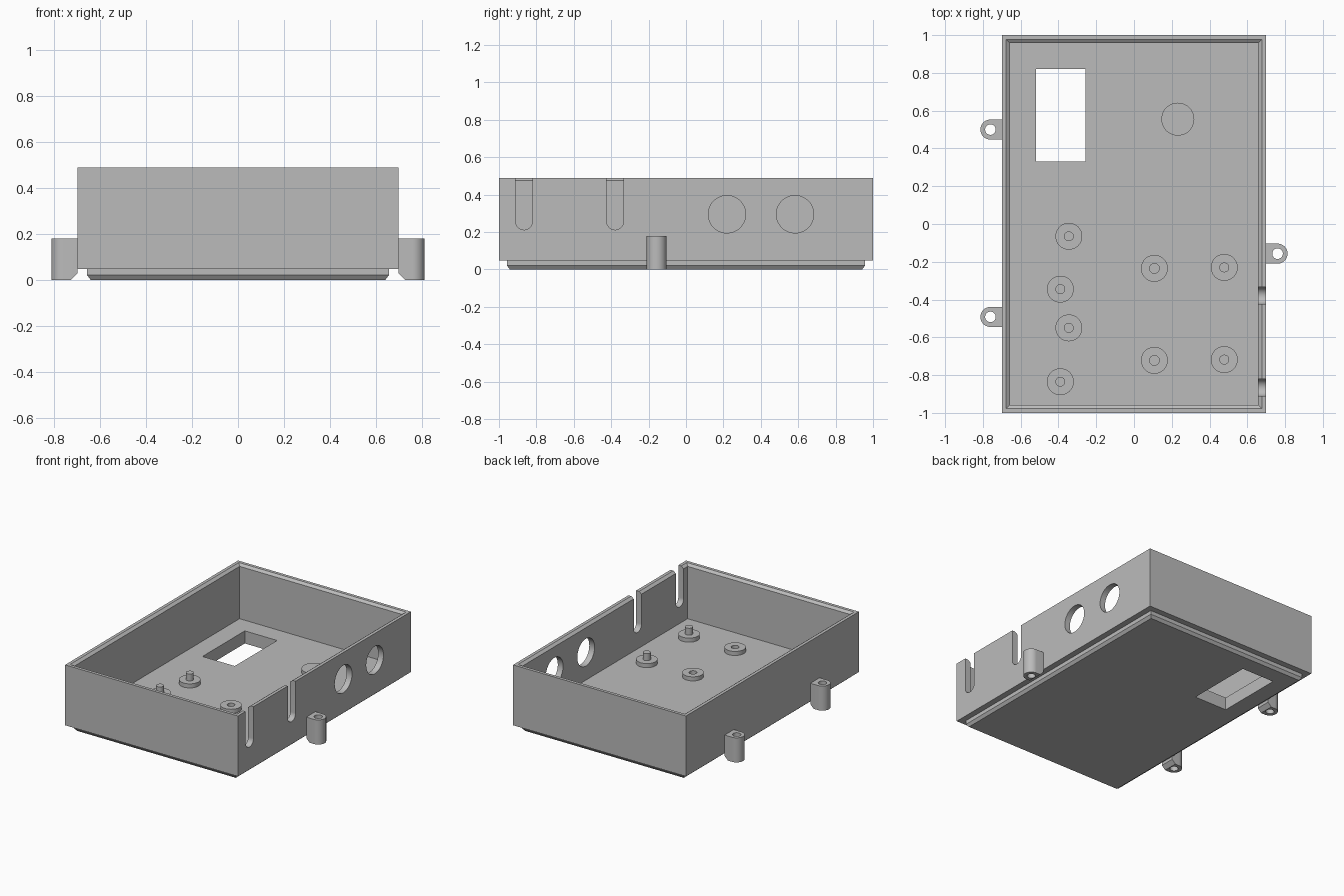
import bpy
import bmesh
import math
from mathutils import Matrix, Vector

cube = bpy.data.objects.get("Cube")
if cube:
    bpy.data.objects.remove(cube, do_unlink=True)

grey = bpy.data.materials.new("plain grey")
grey.use_nodes = True
grey.diffuse_color = (0.5, 0.5, 0.5, 1)
bsdf = next(n for n in grey.node_tree.nodes if n.type == 'BSDF_PRINCIPLED')
bsdf.inputs["Base Color"].default_value = grey.diffuse_color

FLOOR = 0.092          # top of the inside floor
HALF_X, HALF_Y = 0.70, 1.0
TOP = 0.49
WALL = 0.043


def loft(name, rings, bevel_plane=None):
    """Closed solid skinned through rings of equal length, capped at both ends."""
    bm = bmesh.new()
    loops = [[bm.verts.new(p) for p in ring] for ring in rings]
    n = len(loops[0])
    for a, b in zip(loops, loops[1:]):
        for i in range(n):
            j = (i + 1) % n
            bm.faces.new((a[i], a[j], b[j], b[i]))
    bm.faces.new(loops[0])
    bm.faces.new(loops[-1])
    if bevel_plane:
        co, normal = bevel_plane
        bmesh.ops.bisect_plane(bm, geom=bm.verts[:] + bm.edges[:] + bm.faces[:],
                               plane_co=co, plane_no=normal, clear_outer=True)
        bmesh.ops.holes_fill(bm, edges=[e for e in bm.edges if e.is_boundary])
    bmesh.ops.recalc_face_normals(bm, faces=bm.faces[:])
    mesh = bpy.data.meshes.new(name)
    bm.to_mesh(mesh)
    bm.free()
    mesh.materials.append(grey)
    obj = bpy.data.objects.new(name, mesh)
    bpy.context.collection.objects.link(obj)
    return obj


def rect(hx, hy, z, cx=0, cy=0):
    return [(cx + sx * hx, cy + sy * hy, z)
            for sx, sy in ((-1, -1), (1, -1), (1, 1), (-1, 1))]


def arc(r, start=0, sweep=360, steps=48):
    count = steps if sweep == 360 else steps + 1
    return [(r * math.cos(math.radians(start + sweep * i / steps)),
             r * math.sin(math.radians(start + sweep * i / steps)))
            for i in range(count)]


def activate(obj):
    bpy.ops.object.select_all(action='DESELECT')
    obj.select_set(True)
    bpy.context.view_layer.objects.active = obj


def cut(obj, cutter):
    """Subtract the cutter from the object and discard the cutter."""
    cutter.hide_render = True
    activate(obj)
    mod = obj.modifiers.new("cut", 'BOOLEAN')
    mod.operation = 'DIFFERENCE'
    mod.solver = 'EXACT'
    mod.object = cutter
    bpy.ops.object.modifier_apply(modifier=mod.name)
    bpy.data.objects.remove(cutter, do_unlink=True)


def smooth(obj):
    activate(obj)
    bpy.ops.object.shade_smooth_by_angle(angle=math.radians(30))


def turned(name, x, y, profile):
    """Round part from (radius, height) pairs."""
    obj = loft(name, [[(x + px, y + py, z) for px, py in arc(r)] for r, z in profile])
    smooth(obj)
    return obj


# Tray: (inset, height) steps from the bevelled foot, over the rim, to the floor
steps = [(0.058, 0), (WALL, 0.02), (WALL, 0.048), (0, 0.048), (0, TOP),
         (0.023, TOP), (WALL, 0.475), (WALL, FLOOR)]
tray = loft("tray", [rect(HALF_X - i, HALF_Y - i, z) for i, z in steps])

# Window through the floor
cut(tray, loft("window_cutter", [rect(0.131, 0.245, z, -0.388, 0.575) for z in (-0.1, 0.2)]))


def side_cutter(name, outline):
    return loft(name, [[(x, y, z) for y, z in outline] for x in (0.6, 0.8)])


# Round ports in the left wall
for y in (0.219, 0.583):
    cut(tray, side_cutter("port_cutter", [(y + a, 0.295 + b) for a, b in arc(0.1)]))

# Open cable slots with round ends in the left wall
for y in (-0.866, -0.379):
    outline = [(y + a, 0.257 + b) for a, b in arc(0.045, 180, 180, 24)]
    outline += [(y + 0.045, 0.6), (y - 0.045, 0.6)]
    cut(tray, side_cutter("slot_cutter", outline))
smooth(tray)

# Standoffs with locating pins
pinned = [(-0.345, -0.065), (-0.39, -0.345), (-0.345, -0.55),
          (-0.39, -0.835), (0.478, -0.23), (0.478, -0.718)]
for x, y in pinned:
    turned("pin_standoff", x, y, [(0.071, FLOOR - 0.005), (0.071, 0.122),
                                  (0.026, 0.122), (0.026, 0.173)])

# Standoffs with screw holes
for y in (-0.235, -0.722):
    turned("hole_standoff", 0.108, y, [(0.071, FLOOR - 0.005), (0.071, 0.122),
                                       (0.026, 0.122), (0.026, FLOOR + 0.001)])

# Round pad on the floor
turned("round_pad", 0.232, 0.555, [(0.087, FLOOR - 0.005), (0.087, 0.12)])

# Screw lugs on the outside walls, chamfered at the inner bottom edge
for side, y in ((-1, 0.5), (-1, -0.492), (1, -0.157)):
    cx, r = 0.76, 0.053
    outline = [(cx + a, b) for a, b in arc(r, -90, 180, 24)]
    outline += [(HALF_X, r), (HALF_X, -r)]
    plane = (Vector((side * (HALF_X + 0.027), y, 0)), Vector((-side, 0, -1)))
    lug = loft("screw_lug", [[(side * a, y + b, z) for a, b in outline]
                             for z in (0, 0.18)], plane)
    cut(lug, loft("screw_cutter", [[(side * cx + a, y + b, z) for a, b in arc(0.028)]
                                   for z in (-0.1, 0.3)]))
    smooth(lug)
